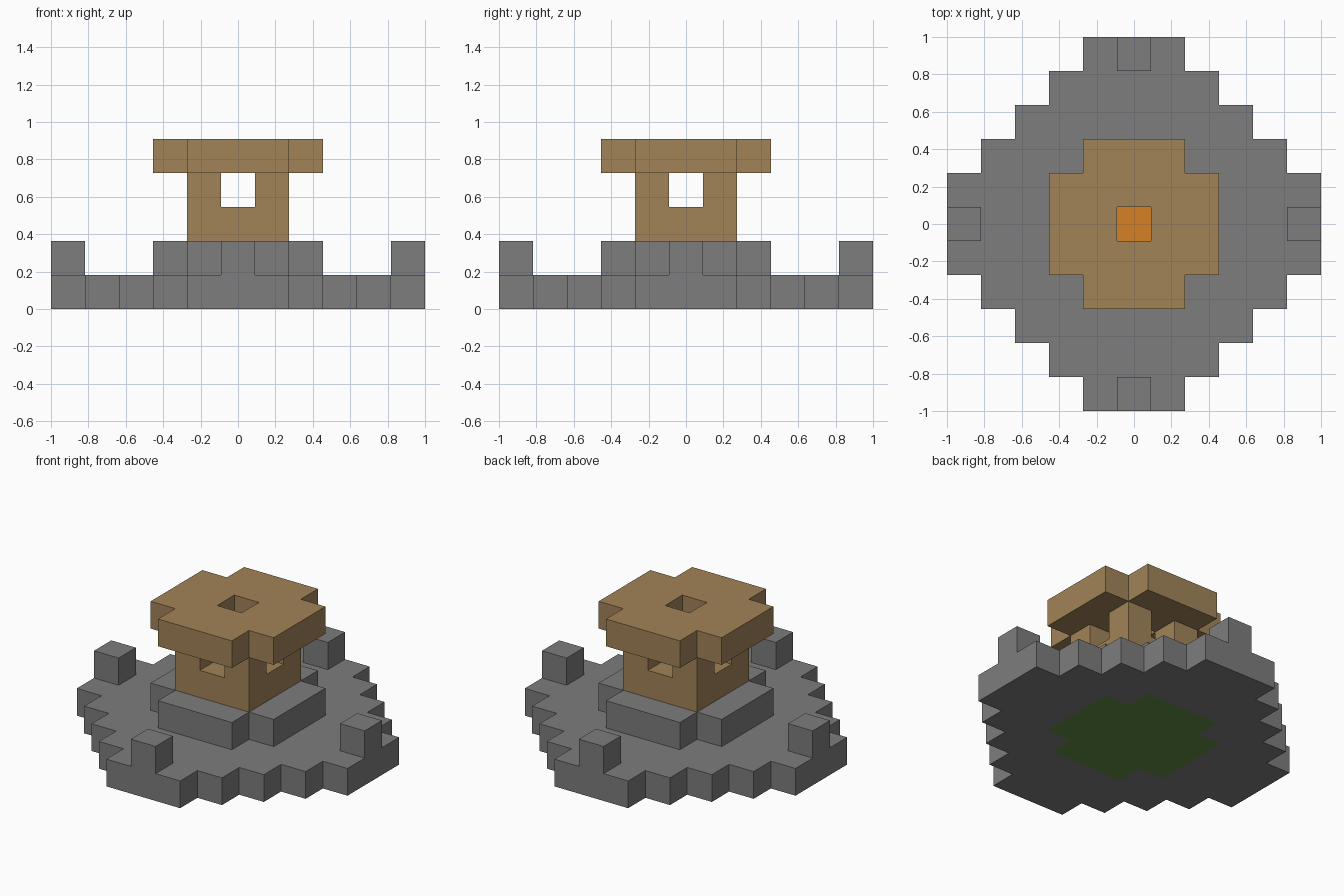
import bpy
import bmesh

# Remove the default cube only
default_cube = bpy.data.objects.get("Cube")
if default_cube:
    bpy.data.objects.remove(default_cube, do_unlink=True)

UNIT = 2 / 11      # edge of one block
REACH = range(-5, 6)


def make_material(name, r, g, b):
    mat = bpy.data.materials.new(name)
    mat.use_nodes = True
    mat.diffuse_color = (r, g, b, 1)
    mat.node_tree.nodes["Principled BSDF"].inputs["Base Color"].default_value = (r, g, b, 1)
    return mat


stone = make_material("stone grey", 0.205, 0.205, 0.205)
wood = make_material("wood brown", 0.36, 0.23, 0.097)
grass = make_material("grass green", 0.12, 0.27, 0.06)
ember = make_material("ember orange", 0.66, 0.22, 0.018)


def block_layer(name, mat, level, rule):
    """Lay square cells wherever the rule holds, then raise them one block."""
    bm = bmesh.new()
    for i in REACH:
        for j in REACH:
            if rule(abs(i), abs(j)):
                corners = [(-.5, -.5), (.5, -.5), (.5, .5), (-.5, .5)]
                bm.faces.new([bm.verts.new(((i + a) * UNIT, (j + b) * UNIT, level * UNIT))
                              for a, b in corners])
    bmesh.ops.remove_doubles(bm, verts=bm.verts, dist=0.001)
    raised = bmesh.ops.extrude_face_region(bm, geom=bm.faces[:], use_keep_orig=True)
    top = [v for v in raised["geom"] if isinstance(v, bmesh.types.BMVert)]
    bmesh.ops.translate(bm, verts=top, vec=(0, 0, UNIT))
    bmesh.ops.recalc_face_normals(bm, faces=bm.faces)
    mesh = bpy.data.meshes.new(name)
    bm.to_mesh(mesh)
    bm.free()
    mesh.materials.append(mat)
    obj = bpy.data.objects.new(name, mesh)
    bpy.context.collection.objects.link(obj)
    return obj


def notched(x, y):
    """Five-block square with its corners cut away."""
    return max(x, y) <= 2 and x + y <= 3


# Ground: stepped stone ring around a grass core
block_layer("stone_base", stone, 0, lambda x, y: x + y <= 6 and not notched(x, y))
block_layer("grass_core", grass, 0, notched)

# Raised plinth and the four edge posts
block_layer("stone_plinth", stone, 1, notched)
block_layer("edge_posts", stone, 1, lambda x, y: max(x, y) == 5 and min(x, y) == 0)

# Tower: low wall around the fire, corner pillars, roof with smoke hole
block_layer("tower_wall", wood, 2, lambda x, y: max(x, y) == 1)
block_layer("fire", ember, 2, lambda x, y: x + y == 0)
block_layer("corner_pillars", wood, 3, lambda x, y: x == 1 and y == 1)
block_layer("roof", wood, 4, lambda x, y: notched(x, y) and x + y > 0)
